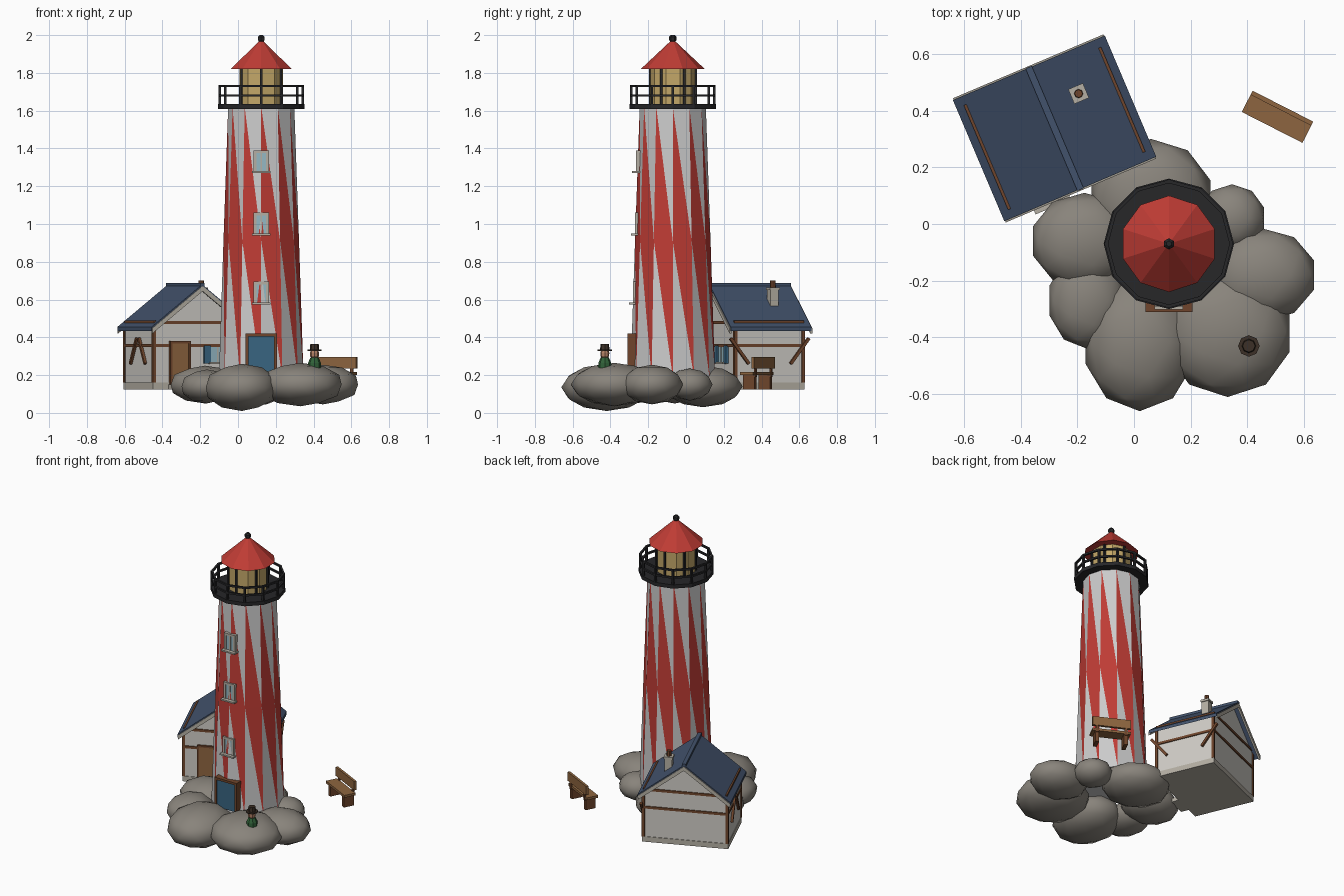
import bpy, bmesh
from math import sin, cos, pi, radians
from mathutils import Matrix, Vector

if "Cube" in bpy.data.objects:
    bpy.data.objects.remove(bpy.data.objects["Cube"])

I = Matrix.Identity(4)


def material(name, r, g, b):
    m = bpy.data.materials.new(name)
    m.diffuse_color = (r, g, b, 1)
    m.use_nodes = True
    m.node_tree.nodes["Principled BSDF"].inputs["Base Color"].default_value = m.diffuse_color
    return m


WHITE = material("white_paint", .72, .72, .72)
RED = material("red_paint", .52, .045, .035)
BLACK = material("black_iron", .02, .02, .022)
GLOW = material("lamp_glass", .55, .39, .14)
ROCK = material("rock", .25, .23, .20)
STONE = material("pale_stone", .46, .43, .37)
PLASTER = material("plaster", .62, .60, .56)
SLATE = material("blue_slate", .055, .085, .15)
TIMBER = material("timber", .16, .06, .025)
WOOD = material("bench_wood", .27, .13, .05)
BLUE = material("blue_door", .04, .13, .22)
GLASS = material("window_glass", .30, .48, .55)
GREEN = material("green_coat", .03, .12, .04)
SKIN = material("skin", .45, .22, .13)
HAT = material("hat_felt", .045, .03, .02)


def finish(name, bm, mats, M=I, smooth=False):
    bmesh.ops.recalc_face_normals(bm, faces=bm.faces)
    for f in bm.faces:
        f.smooth = smooth
    me = bpy.data.meshes.new(name)
    bm.to_mesh(me)
    bm.free()
    for m in mats:
        me.materials.append(m)
    ob = bpy.data.objects.new(name, me)
    bpy.context.collection.objects.link(ob)
    ob.matrix_world = M
    return ob


def box(name, x, y, z, mat, M=I):
    """Box from (min, max) ranges."""
    bm = bmesh.new()
    bmesh.ops.create_cube(bm, size=1)
    for v in bm.verts:
        v.co = [r[0] if c < 0 else r[1] for c, r in zip(v.co, (x, y, z))]
    return finish(name, bm, [mat], M)


def beam(name, a, b, w, mat, M=I):
    """Square bar between two points."""
    a, b = Vector(a), Vector(b)
    d = b - a
    T = Matrix.Translation((a + b) / 2) @ d.to_track_quat('Z', 'Y').to_matrix().to_4x4()
    h = d.length / 2
    return box(name, (-w / 2, w / 2), (-w / 2, w / 2), (-h, h), mat, M @ T)


def lathe(name, profile, n, mat, loc=(0, 0), start=-pi / 2):
    """Turned solid from (radius, z) points with n flat sides."""
    bm = bmesh.new()
    rings = [[bm.verts.new((r * cos(start + 2 * pi * i / n), r * sin(start + 2 * pi * i / n), z))
              for i in range(n)] for r, z in profile]
    for lo, hi in zip(rings, rings[1:]):
        for i in range(n):
            j = (i + 1) % n
            bm.faces.new((lo[i], lo[j], hi[j], hi[i]))
    bm.faces.new(rings[0])
    bm.faces.new(rings[-1])
    return finish(name, bm, [mat], Matrix.Translation((loc[0], loc[1], 0)))


def extrude(name, pts, y0, y1, mat, M=I):
    """Extrude an x-z outline along y."""
    bm = bmesh.new()
    f = bm.faces.new([bm.verts.new((x, y0, z)) for x, z in pts])
    g = bmesh.ops.extrude_face_region(bm, geom=[f])["geom"]
    for v in g:
        if isinstance(v, bmesh.types.BMVert):
            v.co.y = y1
    return finish(name, bm, [mat], M)


# Rocks: flattened boulders (x, y, z, rx, ry, rz)
for k, (x, y, z, rx, ry, rz) in enumerate([
        (.02, -.42, .135, .20, .24, .125), (.33, -.38, .15, .23, .23, .115),
        (.45, -.18, .15, .195, .165, .105), (.345, .02, .15, .12, .12, .085),
        (.06, .09, .14, .22, .21, .11), (-.175, -.06, .15, .19, .17, .10),
        (-.165, -.27, .14, .14, .17, .09)]):
    bm = bmesh.new()
    bmesh.ops.create_icosphere(bm, subdivisions=2, radius=1)
    T = Matrix.Translation((x, y, z)) @ Matrix.Diagonal((rx, ry, rz, 1))
    bmesh.ops.transform(bm, matrix=T, verts=bm.verts)
    finish(f"boulder_{k}", bm, [ROCK], smooth=True)

# Tower: twelve sides, each split diagonally into red and white
CX, CY = .123, -.07
TC = Matrix.Translation((CX, CY, 0))
bm = bmesh.new()
rings = [[bm.verts.new((r * sin(i * pi / 6), -r * cos(i * pi / 6), z)) for i in range(12)]
         for r, z in ((.224, .19), (.200, .91), (.175, 1.62))]
bot, mid, top = rings
for i in range(12):
    j = (i + 1) % 12
    for tri, m in (((mid[i], mid[j], top[i]), 1), ((top[i], mid[j], top[j]), 0),
                   ((mid[i], bot[j], mid[j]), 1), ((mid[i], bot[i], bot[j]), 0)):
        bm.faces.new(tri).material_index = m
bm.faces.new(bot)
bm.faces.new(top)
finish("tower", bm, [WHITE, RED], TC)

# Gallery, railing, lantern and roof
lathe("gallery", [(.23, 1.61), (.23, 1.635)], 12, BLACK, (CX, CY))
ring = [(.22 * sin(i * pi / 6), -.22 * cos(i * pi / 6)) for i in range(13)]
for i in range(12):
    p, q = ring[i], ring[i + 1]
    beam(f"rail_post_{i}", (*p, 1.63), (*p, 1.735), .013, BLACK, TC)
    for z in (1.68, 1.73):
        beam(f"rail_{i}_{z}", (*p, z), (*q, z), .012, BLACK, TC)
lathe("lantern", [(.12, 1.63), (.12, 1.83)], 10, GLOW, (CX, CY))
for i in range(6):
    x, y = .121 * sin(i * pi / 3), -.121 * cos(i * pi / 3)
    beam(f"lantern_bar_{i}", (x, y, 1.63), (x, y, 1.83), .012, BLACK, TC)
lathe("lantern_roof", [(.17, 1.82), (.01, 1.97)], 10, RED, (CX, CY))
lathe("finial", [(.008, 1.955), (.02, 1.975), (.02, 1.99), (.01, 2.0)], 6, BLACK, (CX, CY))

# Tower windows with sills
for k, (z, y) in enumerate([(1.28, -.266), (.95, -.271), (.585, -.281)]):
    for s in (-1, 1):
        xs = sorted((CX + s * .026, CX + s * .042))
        box(f"tower_window_jamb_{k}_{s}", xs, (y, y + .04), (z, z + .11), STONE)
    box(f"tower_window_head_{k}", (CX - .042, CX + .042), (y, y + .04), (z + .095, z + .11), STONE)
    box(f"tower_window_bar_{k}", (CX - .005, CX + .005), (y + .003, y + .03), (z, z + .1), STONE)
    box(f"tower_window_glass_{k}", (CX - .03, CX + .03), (y + .006, y + .04), (z, z + .1), GLASS)
    box(f"tower_window_sill_{k}", (CX - .05, CX + .05), (y - .02, y + .03), (z - .01, z), STONE)

# Tower door
box("tower_door", (.05, .196), (-.302, -.22), (.22, .405), BLUE)
for s in (-1, 1):
    xs = sorted((CX + s * .068, CX + s * .083))
    box(f"tower_door_jamb_{s}", xs, (-.31, -.22), (.22, .42), TIMBER)
box("tower_door_head", (.04, .206), (-.31, -.22), (.405, .42), TIMBER)

# Cottage shell and roof, in its own turned frame
H = Matrix.Translation((-.28, .337, 0)) @ Matrix.Rotation(radians(23), 4, 'Z')
W, D = .265, .197
box("cottage_plinth", (-W - .004, W + .004), (-D - .004, D + .004), (.125, .16), STONE, H)
extrude("cottage_walls", [(-W, .15), (W, .15), (W, .455), (0, .66), (-W, .455)], -D, D, PLASTER, H)


def chevron(x, apex, drop, t):
    return [(-x, apex - drop), (0, apex), (x, apex - drop), (x, apex - drop - t), (0, apex - t), (-x, apex - drop - t)]


extrude("cottage_roof", chevron(.291, .68, .225, .022), -.232, .232, SLATE, H)
box("ridge_cap", (-.012, .012), (-.234, .234), (.665, .688), SLATE, H)
for s in (-1, 1):
    extrude(f"barge_board_{s}", chevron(.288, .672, .223, .028), s * .226, s * .238, STONE, H)
    box(f"roof_strip_{s}", (s * .258 - .005, s * .258 + .005), (-.2, .2), (.45, .488), TIMBER, H)

# Timber frame
for sx in (-1, 1):
    xs = sorted((sx * (W - .012), sx * (W + .006)))
    box(f"side_rail_{sx}", xs, (-D, D), (.35, .366), TIMBER, H)
    for sy in (-1, 1):
        ys = sorted((sy * (D - .012), sy * (D + .006)))
        box(f"corner_post_{sx}_{sy}", xs, ys, (.16, .455), TIMBER, H)
        inner, outer = (.12, .225) if sx > 0 else (.10, .015)
        beam(f"brace_{sx}_{sy}", (sx * (W + .006), sy * inner, .26),
             (sx * (W + .006), sy * outer, .395), .016, TIMBER, H)
for sy in (-1, 1):
    ys = sorted((sy * (D - .01), sy * (D + .006)))
    for z in (.35, .47):
        w = W if z < .4 else W - .02
        box(f"gable_rail_{sy}_{z}", (-w, w), ys, (z, z + .016), TIMBER, H)

# Cottage door, step, window and shutters
box("cottage_door", (-.165, -.065), (-D - .008, -D + .02), (.15, .37), WOOD, H)
for x in (-.175, -.067):
    box(f"cottage_door_jamb_{x}", (x, x + .012), (-D - .014, -D + .02), (.15, .38), TIMBER, H)
box("cottage_door_head", (-.175, -.055), (-D - .014, -D + .02), (.368, .38), TIMBER, H)
box("door_step", (-.18, -.045), (-.253, -D), (.125, .15), STONE, H)
box("cottage_window", (.06, .14), (-D - .008, -D + .02), (.27, .35), GLASS, H)
box("cottage_window_bar", (.096, .104), (-D - .012, -D), (.27, .35), STONE, H)
box("cottage_window_sill", (.05, .15), (-D - .022, -D), (.258, .27), STONE, H)
for x in (.022, .142):
    box(f"shutter_{x}", (x, x + .036), (-D - .014, -D), (.262, .358), BLUE, H)

# Chimney
box("chimney", (.103, .149), (.057, .103), (.53, .655), STONE, H)
box("chimney_cap", (.098, .154), (.052, .108), (.65, .665), STONE, H)
c = H @ Vector((.126, .08, 0))
lathe("chimney_pot", [(.016, .66), (.014, .70)], 8, TIMBER, c)

# Bench
B = Matrix.Translation((.506, .378, 0)) @ Matrix.Rotation(radians(-27), 4, 'Z')
box("bench_seat", (-.12, .12), (-.042, .036), (.2, .216), WOOD, B)
box("bench_back", (-.12, .12), (.026, .042), (.235, .295), WOOD, B)
for s in (-1, 1):
    x = s * .09
    box(f"bench_leg_{s}", (x - .012, x + .012), (-.034, .034), (.125, .2), TIMBER, B)
    box(f"bench_back_post_{s}", (x - .009, x + .009), (.03, .04), (.19, .28), TIMBER, B)

# Keeper figure on the rocks
F = (.405, -.43)
lathe("figure_coat", [(.036, .22), (.034, .265), (.022, .292)], 8, GREEN, F)
lathe("figure_head", [(.014, .288), (.023, .3), (.024, .318), (.018, .335)], 8, SKIN, F)
lathe("hat_brim", [(.038, .328), (.038, .336)], 8, HAT, F)
lathe("hat_crown", [(.025, .335), (.022, .366)], 8, HAT, F)
